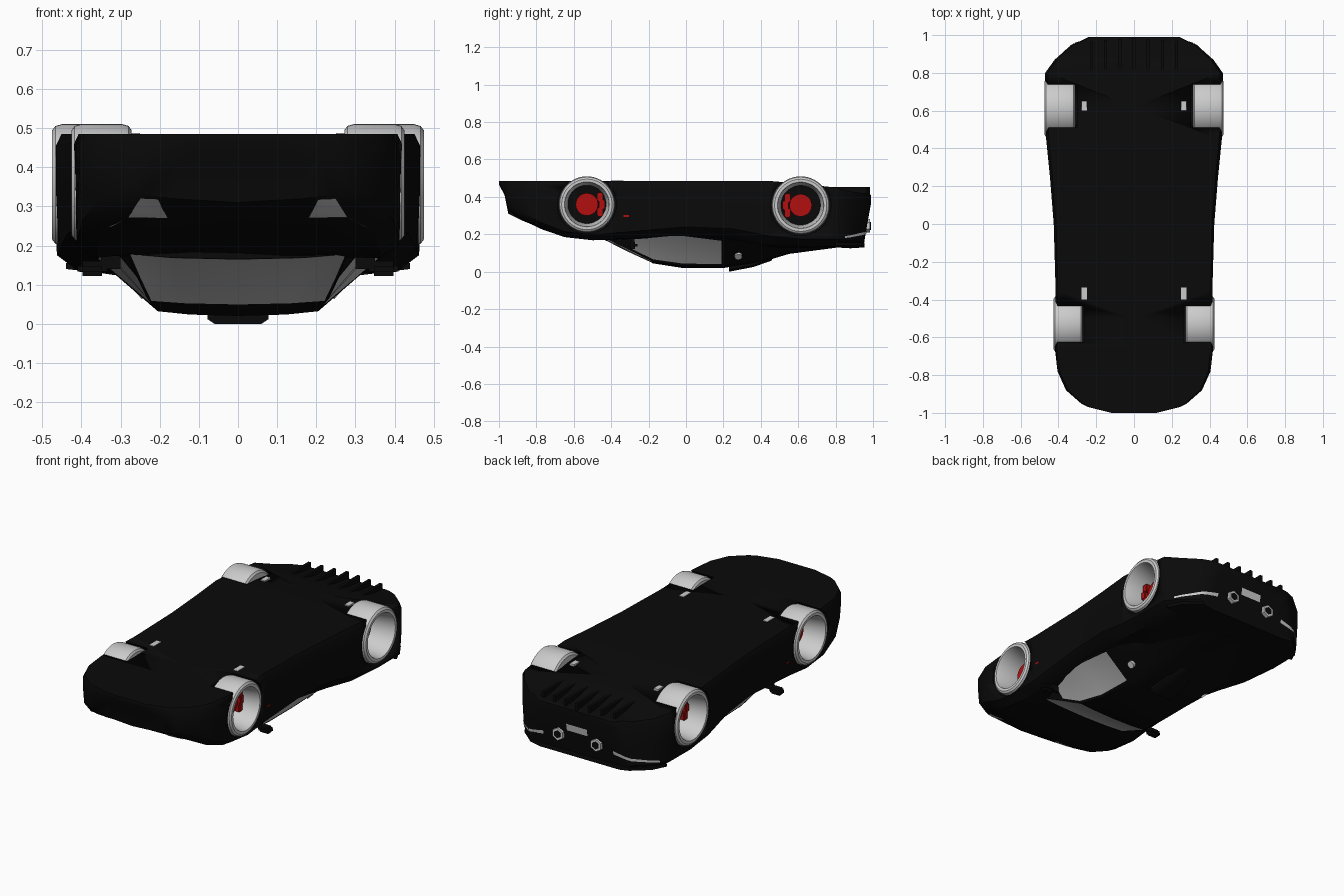
import bpy, bmesh, math
from mathutils import Vector, Matrix
from mathutils.bvhtree import BVHTree

cube = bpy.data.objects.get("Cube")
if cube:
    bpy.data.objects.remove(cube)


def material(name, *rgb):
    m = bpy.data.materials.new(name)
    m.use_nodes = True
    m.diffuse_color = (*rgb, 1)
    bsdf = next(n for n in m.node_tree.nodes if n.type == 'BSDF_PRINCIPLED')
    bsdf.inputs["Base Color"].default_value = (*rgb, 1)
    return m


black = material("black paint", .003, .003, .003)
silver = material("light grey", .6, .6, .6)
glass = material("grey glass", .5, .5, .5)
red = material("red brakes", .45, .005, .005)


def finish(name, bm, mats, angle=35):
    bmesh.ops.recalc_face_normals(bm, faces=bm.faces)
    mesh = bpy.data.meshes.new(name)
    bm.to_mesh(mesh)
    bm.free()
    obj = bpy.data.objects.new(name, mesh)
    bpy.context.collection.objects.link(obj)
    for m in mats:
        mesh.materials.append(m)
    bpy.ops.object.select_all(action='DESELECT')
    obj.select_set(True)
    bpy.context.view_layer.objects.active = obj
    bpy.ops.object.shade_smooth_by_angle(angle=math.radians(angle))
    return obj


def loft(sections):
    """Skin closed rings of equal length and cap both ends."""
    bm = bmesh.new()
    rings = [[bm.verts.new(p) for p in s] for s in sections]
    for a, b in zip(rings, rings[1:]):
        for i in range(len(a)):
            j = (i + 1) % len(a)
            bm.faces.new((a[i], a[j], b[j], b[i]))
    bm.faces.new(rings[0])
    bm.faces.new(rings[-1])
    return bm


def mirrored(half, y):
    """Half outline runs from the floor centre to the top centre."""
    pts = [(x, y, z) for x, z in half]
    return pts + [(-x, y, z) for x, y, z in pts[-2:0:-1]]


def box(name, lo, hi, mat, bevel=0.0):
    bm = bmesh.new()
    bmesh.ops.create_cube(bm, size=1)
    lo, hi = Vector(lo), Vector(hi)
    size = hi - lo
    for v in bm.verts:
        v.co = Vector([c * s for c, s in zip(v.co, size)]) + (lo + hi) / 2
    if bevel:
        bmesh.ops.bevel(bm, geom=bm.edges[:], offset=bevel, segments=2, affect='EDGES')
    return finish(name, bm, [mat])


def cylinder(name, centre, axis, radius, depth, mat, sides=32):
    bm = bmesh.new()
    turn = Vector(axis).to_track_quat('Z', 'Y').to_matrix().to_4x4()
    bmesh.ops.create_cone(bm, cap_ends=True, segments=sides, radius1=radius, radius2=radius,
                          depth=depth, matrix=Matrix.Translation(centre) @ turn)
    return finish(name, bm, [mat])


# Lower body, standing on its roof: y, half width, floor, shoulder, fender crest, centre
stations = [
    (-1, .12, .485, .47, .465, .465), (-.97, .24, .485, .44, .42, .41),
    (-.95, .28, .485, .36, .33, .31), (-.88, .36, .485, .32, .285, .275),
    (-.78, .405, .485, .265, .23, .24), (-.65, .42, .485, .215, .185, .215),
    (-.5, .42, .485, .198, .168, .195), (-.35, .415, .485, .21, .175, .165),
    (0, .425, .485, .24, .2, .16), (.25, .445, .485, .23, .17, .14),
    (.45, .465, .485, .19, .14, .12), (.62, .472, .47, .175, .133, .125),
    (.8, .47, .45, .175, .135, .13), (.87, .42, .43, .17, .14, .132),
    (.95, .33, .42, .17, .145, .14), (.97, .28, .42, .27, .26, .26),
    (.99, .24, .41, .38, .37, .37)]
sections = []
for y, w, zf, zs, zt, zc in stations:
    sections.append(mirrored([(0, zf), (w * .97, zf), (w, zf * .9 + zs * .1), (w, (zf + zs) / 2),
                              (w * .98, zs), (w * .86, zt), (w * .6, (zt + zc) / 2), (0, zc)], y))
body = finish("body", loft(sections), [black])

# Wheels: side sign applied later; y, height, radius, inner x, outer x, caliper direction
wheels = {"front": (-.53, .36, .15, .272, .425, 1), "rear": (.613, .355, .155, .312, .475, -1)}

# Wheel wells
for y, z, r, inner, outer, _ in wheels.values():
    for s in (1, -1):
        cut = cylinder("well_cutter", (s * (inner + .3), y, z), (1, 0, 0), r + .007, .62, black, 48)
        cut.hide_render = True
        mod = body.modifiers.new("well", 'BOOLEAN')
        mod.operation, mod.solver, mod.object = 'DIFFERENCE', 'EXACT', cut
        bpy.context.view_layer.objects.active = body
        bpy.ops.object.modifier_apply(modifier=mod.name)
        bpy.data.objects.remove(cut)

# Cabin: y, base half width, base height, roof half width, roof edge, roof centre
cabin_stations = [
    (-.43, .285, .2, .28, .178, .165), (-.3, .325, .2, .255, .115, .1),
    (-.18, .35, .2, .225, .055, .045), (-.02, .36, .2, .205, .032, .02),
    (.2, .365, .17, .205, .032, .02), (.4, .34, .15, .2, .075, .05),
    (.55, .3, .15, .17, .11, .095), (.8, .2, .15, .12, .14, .128)]
bm = loft([mirrored([(0, .25), (xb, .25), (xb, zb), (xt, zt), (xt * .6, zc + (zt - zc) * .3), (0, zc)], y)
           for y, xb, zb, xt, zt, zc in cabin_stations])
bmesh.ops.recalc_face_normals(bm, faces=bm.faces)
screen, sides = [], []
for f in bm.faces:
    c, n = f.calc_center_median(), f.normal
    if c.y < -.18 and n.z < -.5 and n.y < -.2 and c.z < .18 and abs(c.x) < .25:
        screen.append(f)
    elif -.3 < c.y < .2 and abs(n.x) > .4 and n.z < -.1:
        sides.append(f)
for faces, rim in ((screen, .006), (sides, .014)):
    bmesh.ops.inset_region(bm, faces=faces, thickness=rim, depth=-.002)
    for f in faces:
        f.material_index = 1
cabin = finish("cabin", bm, [black, glass])

# Roof scoop
finish("roof_scoop", loft([mirrored([(0, .06), (.08, .06), (.078, .012), (.06, 0), (0, 0)], .23),
                           mirrored([(0, .09), (.07, .09), (.065, .035), (.05, .025), (0, .025)], .36),
                           mirrored([(0, .1), (.05, .1), (.045, .07), (.03, .06), (0, .06)], .46)]), [black])

# Tail lip
finish("tail_lip", loft([mirrored([(0, .155), (w, .155), (w, .14), (w * .8, z), (0, z)], y)
                         for y, w, z in ((.8, .44, .13), (.88, .4, .125), (.955, .31, .13))]), [black])

# Diffuser fins
for i in range(-3, 4):
    x = i * .075
    box("diffuser_fin", (x - .008, .76, .36), (x + .008, .985 - abs(x) * .08, .452), black)


def plate(name, corners, direction, mat, target, n=8):
    """Thin patch that follows the target surface along a direction."""
    tree = BVHTree.FromPolygons([v.co for v in target.data.vertices],
                                [p.vertices for p in target.data.polygons])
    d = Vector(direction)
    a, b, c, e = map(Vector, corners)
    bm = bmesh.new()
    grid = []
    for i in range(n + 1):
        row = []
        for j in range(n + 1):
            p = a.lerp(b, i / n).lerp(e.lerp(c, i / n), j / n)
            hit = tree.ray_cast(p - d * 2, d)[0]
            row.append(bm.verts.new((hit or p) - d * .005))
        grid.append(row)
    for i in range(n):
        for j in range(n):
            bm.faces.new((grid[i][j], grid[i + 1][j], grid[i + 1][j + 1], grid[i][j + 1]))
    return finish(name, bm, [mat])


def tyre(name, s, y, z, r, inner, outer):
    """Hollow tyre and barrel turned around the x axis."""
    w = outer - inner
    profile = [(0, .68), (0, .9), (.05, .97), (.15, 1), (.85, 1), (.95, .97),
               (1, .9), (1, .8), (.96, .78), (.2, .68)]
    bm = bmesh.new()
    n = 48
    rings = []
    for k in range(n):
        t = math.tau * k / n
        rings.append([bm.verts.new((s * (inner + u * w), y + v * r * math.cos(t), z + v * r * math.sin(t)))
                      for u, v in profile])
    for k in range(n):
        p, q = rings[k], rings[(k + 1) % n]
        for i in range(len(profile)):
            j = (i + 1) % len(profile)
            bm.faces.new((p[i], p[j], q[j], q[i]))
    finish(name, bm, [silver])


for s, side in ((1, "left"), (-1, "right")):
    # Wheels and brakes
    for end, (y, z, r, inner, outer, way) in wheels.items():
        tag = end + "_" + side
        tyre(tag + "_tyre", s, y, z, r, inner, outer)
        cylinder(tag + "_hub_back", (s * (inner + .01), y, z), (1, 0, 0), r * .68, .015, black)
        cylinder(tag + "_brake_disc", (s * (inner + .035), y, z), (1, 0, 0), .06, .04, red)
        for dz, dy in ((-.04, .07), (0, .082), (.04, .07)):
            cy = y + way * dy
            x0, x1 = sorted((s * (inner + .015), s * (inner + .07)))
            box(tag + "_caliper", (x0, cy - .016, z + dz - .024), (x1, cy + .016, z + dz + .024), red, .005)

    # Lamps and trim
    plate("headlamp_" + side, [(s * x, 0, z) for x, z in ((.18, .27), (.205, .318), (.25, .32), (.28, .272))],
          (0, 1, 0), silver, body)
    plate("headlamp_tail_" + side, [(s * x, 0, z) for x, z in ((.285, .27), (.285, .268), (.335, .245), (.32, .25))],
          (0, 1, 0), silver, body)
    plate("tail_lamp_" + side, [(s * x, 0, z) for x, z in ((.22, .215), (.22, .235), (.43, .19), (.43, .18))],
          (0, -1, 0), silver, body)
    plate("side_marker_" + side, [(0, y, z) for y, z in ((-.335, .292), (-.335, .304), (-.305, .304), (-.305, .292))],
          (-s, 0, 0), red, body, 2)
    cylinder("fuel_cap_" + side, (s * .252, .28, .085), (s, 0, -.9), .02, .02, silver)

    # Exhausts
    cylinder("exhaust_" + side, (s * .12, .965, .245), (0, 1, 0), .036, .04, silver, 6)
    cylinder("exhaust_bore_" + side, (s * .12, .967, .245), (0, 1, 0), .022, .042, black, 6)

    # Mirrors
    x0, x1 = sorted((s * .335, s * .41))
    box("mirror_" + side, (x0, -.31, .122), (x1, -.26, .16), black, .012)
    x0, x1 = sorted((s * .3, s * .35))
    box("mirror_arm_" + side, (x0, -.295, .14), (x1, -.275, .18), black)

    # Suspension brackets
    x0, x1 = sorted((s * .25, s * .278))
    box("front_bracket_" + side, (x0, -.4, .47), (x1, -.335, .488), silver)
    box("rear_bracket_" + side, (x0, .6, .46), (x1, .65, .478), silver)

# Blank rear panel
plate("rear_panel", [(x, 0, z) for x, z in ((-.065, .28), (-.065, .32), (.065, .32), (.065, .28))],
      (0, -1, 0), silver, body)
